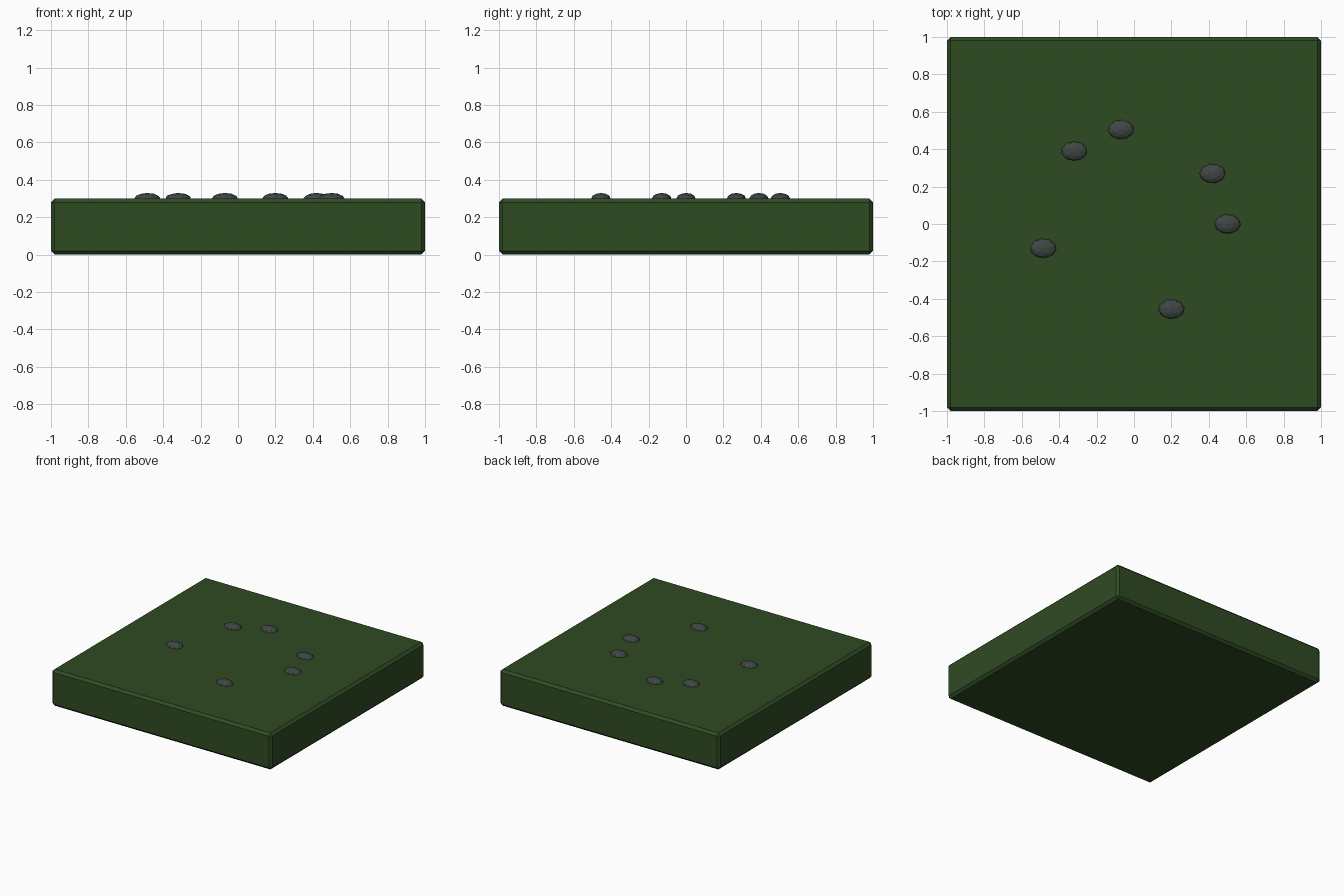
import bpy, bmesh, math, random
from mathutils import Matrix

if "Cube" in bpy.data.objects:
    bpy.data.objects.remove(bpy.data.objects["Cube"])

random.seed(3)


def material(name, color):
    m = bpy.data.materials.new(name)
    m.diffuse_color = (*color, 1)
    m.use_nodes = True
    m.node_tree.nodes["Principled BSDF"].inputs["Base Color"].default_value = m.diffuse_color
    return m


def add_object(name, bm, mat):
    mesh = bpy.data.meshes.new(name)
    bm.to_mesh(mesh)
    bm.free()
    mesh.materials.append(mat)
    ob = bpy.data.objects.new(name, mesh)
    bpy.context.collection.objects.link(ob)
    return ob


grass = material("dark grass green", (0.028, 0.070, 0.0165))
stone = material("dark grey stone", (0.050, 0.062, 0.059))

# Ground slab with a narrow chamfer
bm = bmesh.new()
bmesh.ops.create_cube(bm, size=1, matrix=Matrix.Translation((0, 0, 0.15)) @ Matrix.Diagonal((2, 2, 0.3, 1)))
slab = add_object("ground_slab", bm, grass)
bevel = slab.modifiers.new("chamfer", 'BEVEL')
bevel.width = 0.02
bevel.segments = 1

# Flattened faceted pebbles, half sunk into the slab, on a ring
pebbles = [(0.50, 0.00), (0.42, 0.27), (-0.07, 0.505),
           (-0.32, 0.39), (-0.485, -0.13), (0.20, -0.455)]
for i, (x, y) in enumerate(pebbles):
    bm = bmesh.new()
    bmesh.ops.create_icosphere(bm, subdivisions=2, radius=1)
    spin = Matrix.Rotation(random.uniform(0, math.tau), 4, 'Z')
    bm.transform(Matrix.Translation((x, y, 0.3)) @ Matrix.Diagonal((0.07, 0.052, 0.03, 1)) @ spin)
    add_object(f"pebble_{i + 1}", bm, stone)
